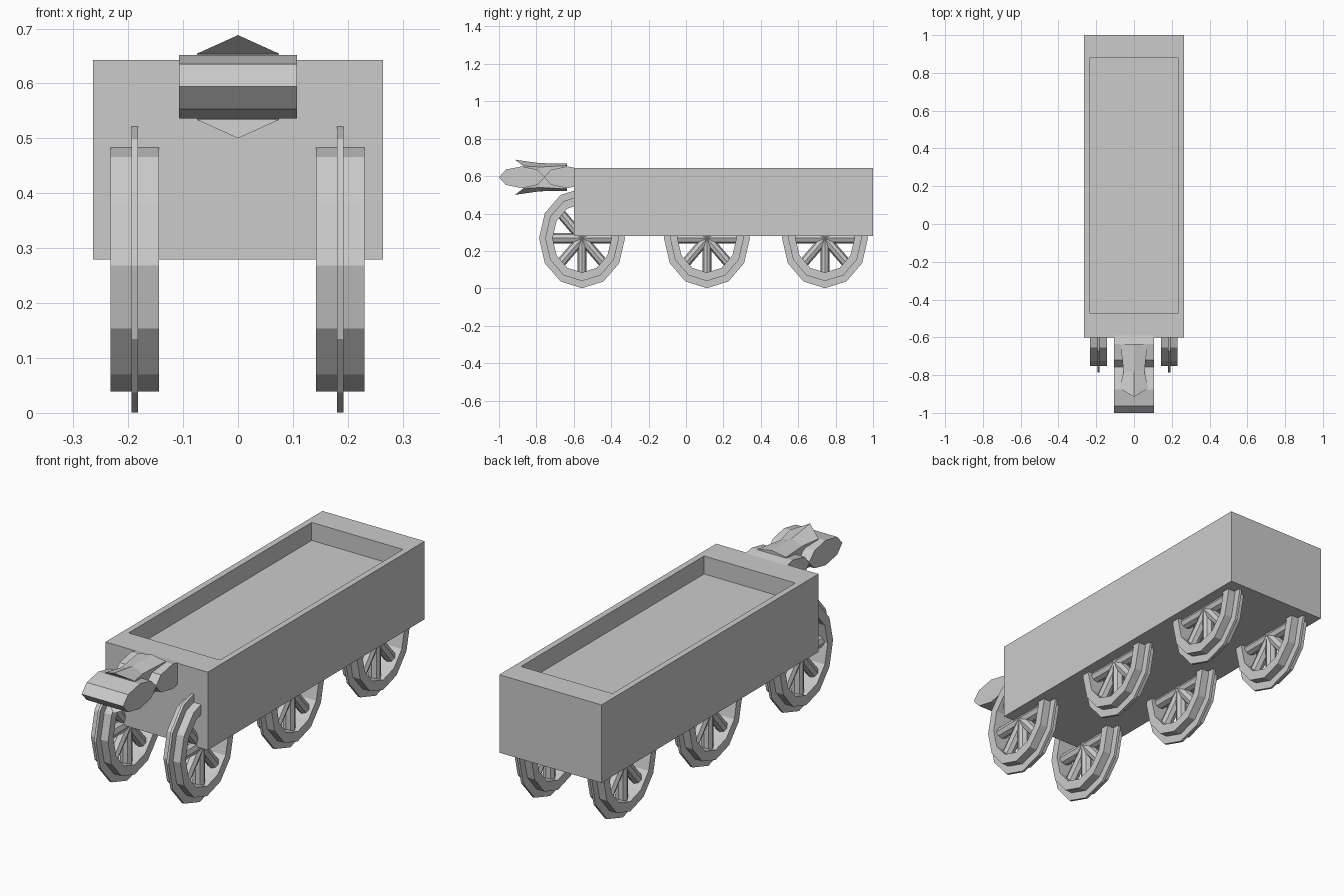
import bpy, bmesh
from math import cos, sin, pi
from mathutils import Matrix

if "Cube" in bpy.data.objects:
    bpy.data.objects.remove(bpy.data.objects["Cube"])


def finish(name, bm):
    bmesh.ops.recalc_face_normals(bm, faces=bm.faces)
    me = bpy.data.meshes.new(name)
    bm.to_mesh(me)
    bm.free()
    ob = bpy.data.objects.new(name, me)
    bpy.context.collection.objects.link(ob)
    return ob


def prism_x(name, profile, half):
    # extrude a (y, z) outline across x
    bm = bmesh.new()
    f = bm.faces.new([bm.verts.new((-half, y, z)) for y, z in profile])
    ext = bmesh.ops.extrude_face_region(bm, geom=[f])["geom"]
    verts = [v for v in ext if isinstance(v, bmesh.types.BMVert)]
    bmesh.ops.translate(bm, verts=verts, vec=(2 * half, 0, 0))
    return finish(name, bm)


# Wagon body with a shallow tray in the top
bm = bmesh.new()
bmesh.ops.create_cube(bm, size=1, matrix=Matrix.Translation((0, 0.2, 0.461))
                      @ Matrix.Diagonal((0.528, 1.6, 0.364, 1)))
bm.normal_update()
top = max(bm.faces, key=lambda f: f.calc_center_median().z)
bmesh.ops.inset_region(bm, faces=[top], thickness=0.04)
for v in top.verts:
    v.co.y = 0.88 if v.co.y > 0.2 else -0.47
ext = bmesh.ops.extrude_face_region(bm, geom=[top])["geom"]
bmesh.ops.translate(bm, verts=[v for v in ext if isinstance(v, bmesh.types.BMVert)],
                    vec=(0, 0, -0.084))
if top.is_valid:
    bmesh.ops.delete(bm, geom=[top], context='FACES_ONLY')
finish("wagon_body", bm)

# Wheel: 12-sided wide rim with a thin raised flange, slightly squeezed along y
SQUEEZE, R_IN, R_RIM, R_FLANGE = 0.86, 0.183, 0.229, 0.267
section = [(-0.044, R_IN), (-0.044, R_RIM), (-0.006, R_RIM), (-0.006, R_FLANGE),
           (0.006, R_FLANGE), (0.006, R_RIM), (0.044, R_RIM), (0.044, R_IN)]


def wheel(name, cx, cy):
    bm = bmesh.new()
    rings = []
    for i in range(12):
        a = 2 * pi * i / 12
        rings.append([bm.verts.new((x, r * sin(a), -r * cos(a))) for x, r in section])
    n = len(section)
    for i in range(12):
        p, q = rings[i], rings[(i + 1) % 12]
        for j in range(n):
            k = (j + 1) % n
            bm.faces.new((p[j], p[k], q[k], q[j]))
    # spokes
    for i in range(4):
        bmesh.ops.create_cone(bm, cap_ends=True, segments=8, radius1=0.028, radius2=0.028,
                              depth=0.39, matrix=Matrix.Rotation(pi * i / 4, 4, 'X'))
    bmesh.ops.scale(bm, vec=(1, SQUEEZE, 1), verts=bm.verts)
    bmesh.ops.translate(bm, vec=(cx, cy, 0.268), verts=bm.verts)
    finish(name, bm)


for row, cy in (("front", -0.556), ("middle", 0.112), ("rear", 0.743)):
    for side, cx in (("left", -0.188), ("right", 0.186)):
        wheel(f"{row}_{side}_wheel", cx, cy)

# Nose: two octagonal cross rollers touching at a narrow waist
octagon = [(-0.123, 0), (-0.086, 0.041), (0, 0.058), (0.082, 0.041),
           (0.123, 0), (0.082, -0.041), (0, -0.058), (-0.086, -0.041)]
for name, cy in (("nose_front_block", -0.877), ("nose_rear_block", -0.635)):
    prism_x(name, [(cy + y, 0.594 + z) for y, z in octagon], 0.107)

# Nose core: ridged loft showing as pointed plates above and below
# stations: ridge y, ridge height, edge y, edge half width, edge height
stations = [(-0.915, 0.094, -0.87, 0.075, 0.060),
            (-0.78, 0.075, -0.78, 0.055, 0.055),
            (-0.635, 0.074, -0.635, 0.072, 0.062)]
bm = bmesh.new()
loops = []
for ry, h, ey, w, e in stations:
    pts = [(0, ry, h), (w, ey, e), (w, ey, -e), (0, ry, -h), (-w, ey, -e), (-w, ey, e)]
    loops.append([bm.verts.new((x, y, z + 0.594)) for x, y, z in pts])
for p, q in zip(loops, loops[1:]):
    for j in range(6):
        k = (j + 1) % 6
        bm.faces.new((p[j], p[k], q[k], q[j]))
for lp in (loops[0], loops[-1]):
    bm.faces.new((lp[0], lp[1], lp[5]))
    bm.faces.new((lp[1], lp[2], lp[4], lp[5]))
    bm.faces.new((lp[2], lp[3], lp[4]))
finish("nose_core", bm)
